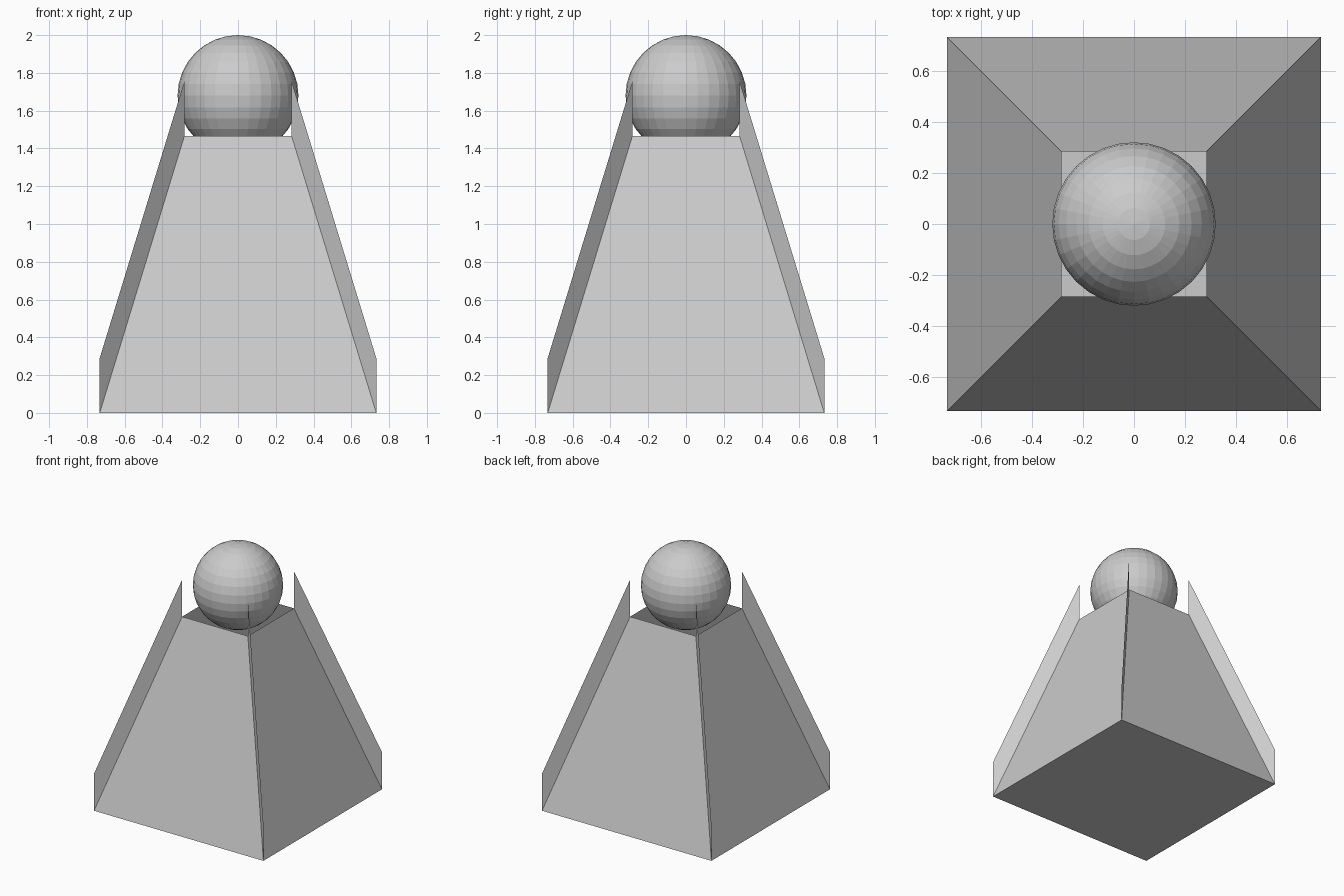
import bpy
import bmesh
from math import sqrt, pi
from mathutils import Matrix

cube = bpy.data.objects.get("Cube")
if cube:
    bpy.data.objects.remove(cube, do_unlink=True)

BASE, RIM, HEIGHT = 0.732, 0.284, 1.465   # half widths and height of the body
FIN = 0.29                                # upright height of each corner fin
RADIUS = 0.32

grey = bpy.data.materials.new("light_grey")
grey.use_nodes = True
colour = (0.6, 0.6, 0.6, 1)
grey.diffuse_color = colour
grey.node_tree.nodes["Principled BSDF"].inputs["Base Color"].default_value = colour


def add_object(name, bm):
    mesh = bpy.data.meshes.new(name)
    bm.to_mesh(mesh)
    bm.free()
    mesh.materials.append(grey)
    obj = bpy.data.objects.new(name, mesh)
    bpy.context.collection.objects.link(obj)
    return obj


# Tapered hollow body: closed floor, open top
bm = bmesh.new()
bmesh.ops.create_cone(bm, cap_ends=True, segments=4, radius1=BASE * sqrt(2),
                      radius2=RIM * sqrt(2), depth=HEIGHT,
                      matrix=Matrix.Translation((0, 0, HEIGHT / 2)))
# Turn the body only if its corners lie on the axes
if min(abs(v.co.x) for v in bm.verts) < 0.01:
    bmesh.ops.rotate(bm, verts=bm.verts, matrix=Matrix.Rotation(pi / 4, 3, "Z"))
lid = [f for f in bm.faces if f.calc_center_median().z > HEIGHT - 0.01]
bmesh.ops.delete(bm, geom=lid, context="FACES_ONLY")
add_object("body", bm)

# Thin upright fins along the four sloping corners
for side, sx in (("left", 1), ("right", -1)):
    for end, sy in (("front", -1), ("back", 1)):
        bm = bmesh.new()
        outline = [(BASE, 0), (BASE, FIN), (RIM, HEIGHT + FIN), (RIM, HEIGHT)]
        bm.faces.new([bm.verts.new((sx * r, sy * r, z)) for r, z in outline])
        add_object(f"fin_{end}_{side}", bm)

# Faceted ball resting in the opening
bm = bmesh.new()
bmesh.ops.create_uvsphere(bm, u_segments=32, v_segments=16, radius=RADIUS,
                          matrix=Matrix.Translation((0, 0, 2 - RADIUS)))
add_object("ball", bm)
